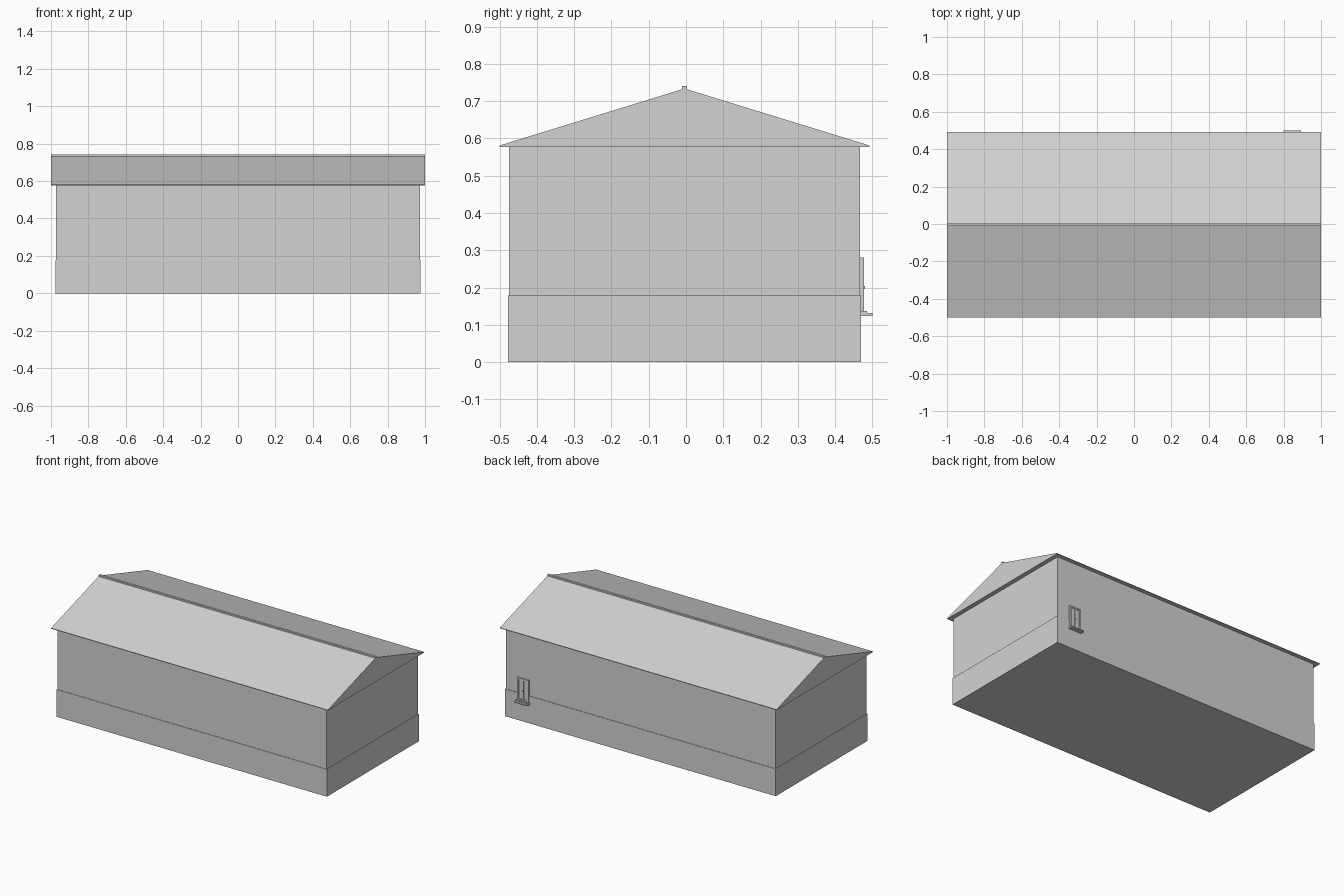
import bpy
import bmesh

default = bpy.data.objects.get("Cube")
if default:
    bpy.data.objects.remove(default, do_unlink=True)

# One plain grey for the whole building
grey = bpy.data.materials.new("light_grey")
grey.use_nodes = True
colour = (0.65, 0.65, 0.65, 1)
grey.diffuse_color = colour
grey.node_tree.nodes["Principled BSDF"].inputs["Base Color"].default_value = colour


def extrude_x(name, profile, x0, x1):
    """Solid made by sweeping a (y, z) outline from x0 to x1."""
    bm = bmesh.new()
    face = bm.faces.new([bm.verts.new((x0, y, z)) for y, z in profile])
    swept = bmesh.ops.extrude_face_region(bm, geom=[face])["geom"]
    moved = [v for v in swept if isinstance(v, bmesh.types.BMVert)]
    bmesh.ops.translate(bm, verts=moved, vec=(x1 - x0, 0, 0))
    bmesh.ops.recalc_face_normals(bm, faces=bm.faces)
    mesh = bpy.data.meshes.new(name)
    bm.to_mesh(mesh)
    bm.free()
    mesh.materials.append(grey)
    obj = bpy.data.objects.new(name, mesh)
    bpy.context.collection.objects.link(obj)
    return obj


def box(name, x, y, z):
    outline = [(y[0], z[0]), (y[1], z[0]), (y[1], z[1]), (y[0], z[1])]
    return extrude_x(name, outline, *x)


# Main body: plinth slightly proud of the walls
mid = -0.004
eave, ridge = 0.577, 0.734
box("plinth", (-0.977, 0.977), (mid - 0.474, mid + 0.474), (0, 0.178))
box("walls", (-0.972, 0.972), (mid - 0.471, mid + 0.471), (0.178, eave))

# Solid gabled roof with a thin eave edge and a ridge cap
half = 0.497
extrude_x("roof", [(mid - half, eave), (mid + half, eave),
                   (mid + half, eave + 0.004), (mid, ridge),
                   (mid - half, eave + 0.004)], -1, 1)
box("ridge_cap", (-1, 1), (mid - 0.007, mid + 0.007), (ridge - 0.006, 0.741))

# Small window on the back wall
left, right, low, high = 0.804, 0.886, 0.135, 0.281
bar = 0.010
depth = (0.464, 0.478)
for name, x in (("window_jamb_right", left), ("window_jamb_left", right - bar)):
    box(name, (x, x + bar), depth, (low, high))
for name, z in (("window_bottom_rail", low), ("window_head", high - bar)):
    box(name, (left + bar, right - bar), depth, (z, z + bar))
centre = (left + right) / 2
box("window_mullion", (centre - 0.004, centre + 0.004), (0.464, 0.476),
    (low + bar, high - bar))
box("window_glass", (left + bar, right - bar), (0.464, 0.4715),
    (low + bar, high - bar))
box("window_handle", (centre - 0.003, centre + 0.003), (0.476, 0.48), (0.196, 0.204))
extrude_x("window_sill", [(0.464, 0.124), (0.5, 0.124), (0.5, 0.131),
                          (0.486, 0.131), (0.486, 0.137), (0.464, 0.137)],
          left - 0.006, right + 0.006)
